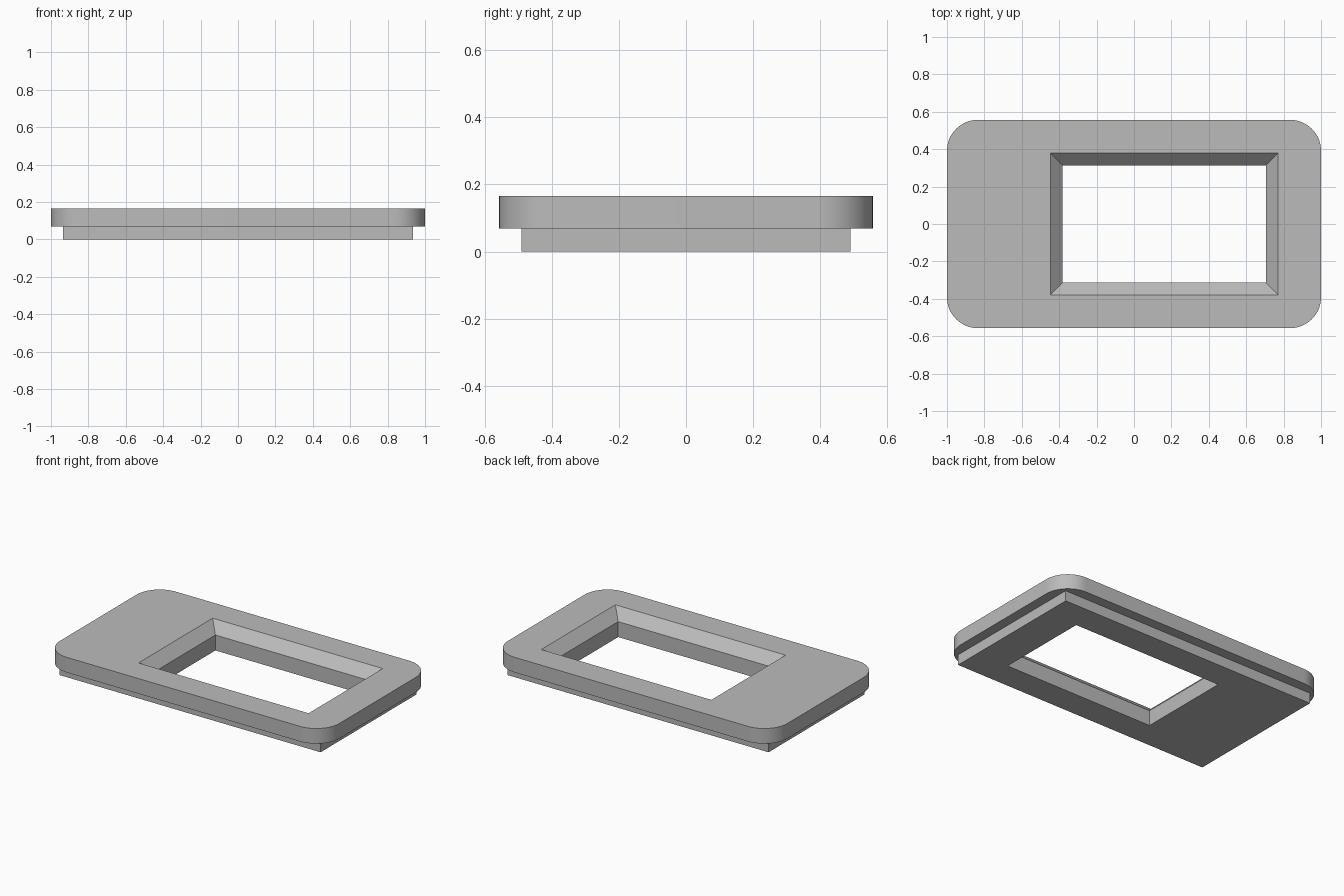
import bpy, bmesh
from mathutils import Vector

cube = bpy.data.objects.get("Cube")
if cube:
    bpy.data.objects.remove(cube, do_unlink=True)

GREY = (0.5, 0.5, 0.5, 1)
mat = bpy.data.materials.new("plain grey")
mat.use_nodes = True
mat.diffuse_color = GREY
mat.node_tree.nodes["Principled BSDF"].inputs["Base Color"].default_value = GREY


def block(name, half_x, half_y, z0, z1, cx=0.0, flare=0.0, radius=0.0):
    """Box between two heights; flare widens its top, radius rounds its upright edges."""
    bm = bmesh.new()
    bmesh.ops.create_cube(bm, size=2)
    for v in bm.verts:
        grow = flare if v.co.z > 0 else 0
        v.co = Vector((cx + v.co.x * (half_x + grow),
                       v.co.y * (half_y + grow),
                       z1 if v.co.z > 0 else z0))
    if radius:
        uprights = [e for e in bm.edges
                    if abs(e.verts[0].co.z - e.verts[1].co.z) > 0.01]
        bmesh.ops.bevel(bm, geom=uprights, offset=radius, segments=16,
                        profile=0.5, affect='EDGES')
    mesh = bpy.data.meshes.new(name)
    bm.to_mesh(mesh)
    bm.free()
    mesh.materials.append(mat)
    obj = bpy.data.objects.new(name, mesh)
    bpy.context.collection.objects.link(obj)
    return obj


def combine(target, other, operation):
    """Apply a boolean and discard the helper object."""
    mod = target.modifiers.new(operation.lower(), 'BOOLEAN')
    mod.operation = operation
    mod.solver = 'EXACT'
    mod.object = other
    bpy.context.view_layer.objects.active = target
    bpy.ops.object.modifier_apply(modifier=mod.name)
    bpy.data.objects.remove(other, do_unlink=True)


TOP, STEP, CHAMFER = 0.166, 0.068, 0.066
OPEN_X, OPEN_Y, OPEN_CX = 0.543, 0.313, 0.162
SEAT = TOP - CHAMFER
OVER = 0.05

# Rounded upper plate joined to the narrower square-cornered base
frame = block("window_frame", 1.0, 0.557, STEP, TOP, radius=0.166)
combine(frame, block("base", 0.935, 0.491, 0, STEP), 'UNION')

# Off-centre opening: straight lower walls, then a 45 degree flare to the top
combine(frame, block("opening", OPEN_X, OPEN_Y, -OVER, SEAT + 0.01, OPEN_CX), 'DIFFERENCE')
combine(frame, block("opening_flare", OPEN_X, OPEN_Y, SEAT, TOP + OVER, OPEN_CX,
                     flare=CHAMFER + OVER), 'DIFFERENCE')

# Smooth the rounded corners, keep the other edges sharp
bpy.ops.object.select_all(action='DESELECT')
frame.select_set(True)
bpy.context.view_layer.objects.active = frame
bpy.ops.object.shade_smooth_by_angle(angle=0.5)
